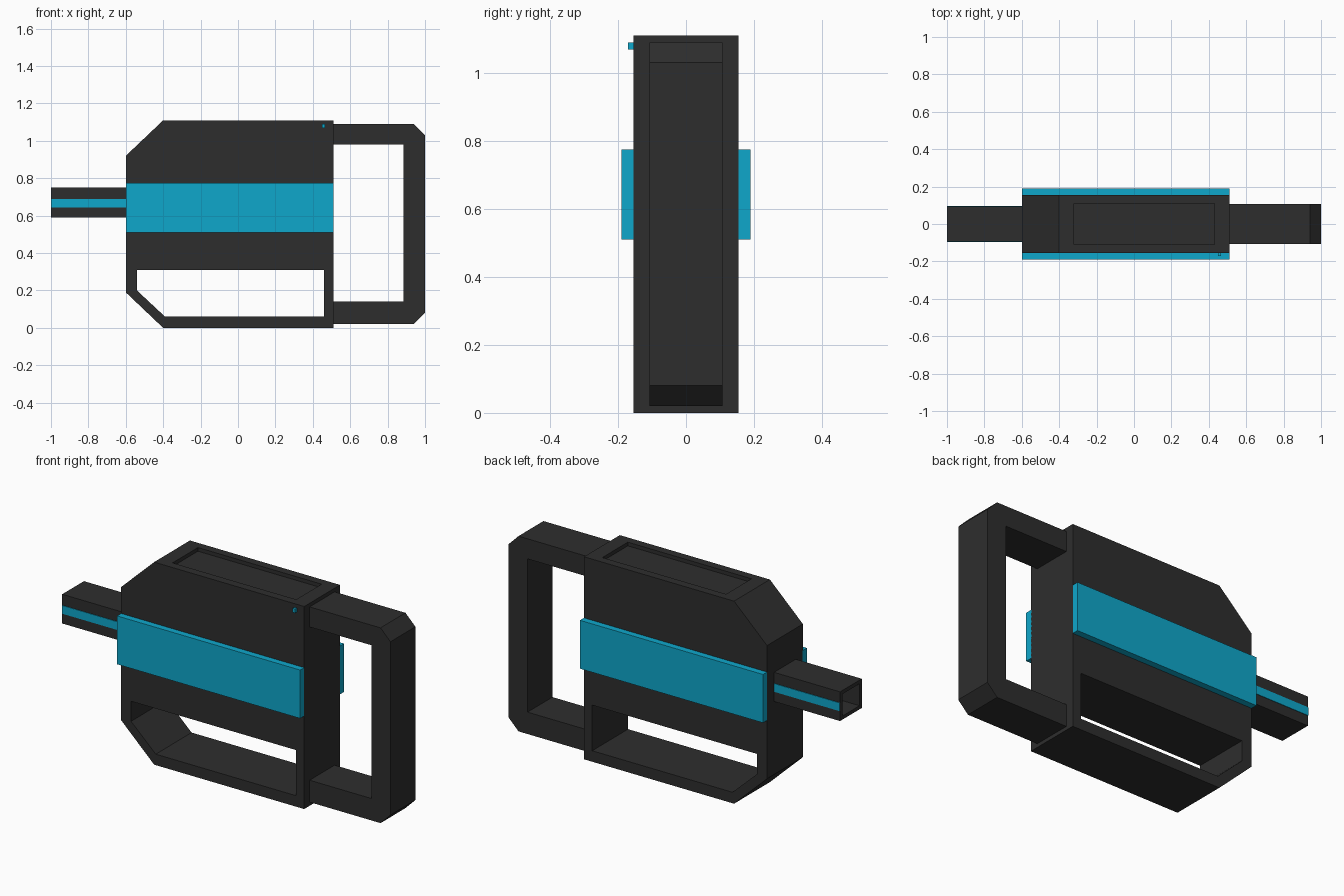
import bpy, bmesh

if "Cube" in bpy.data.objects:
    bpy.data.objects.remove(bpy.data.objects["Cube"])


def material(name, rgb):
    m = bpy.data.materials.new(name)
    m.diffuse_color = (*rgb, 1)
    m.use_nodes = True
    m.node_tree.nodes["Principled BSDF"].inputs["Base Color"].default_value = m.diffuse_color
    return m


DARK = material("charcoal", (0.027, 0.027, 0.027))
CYAN = material("bright cyan", (0.0045, 0.39, 0.6))


def prism(name, outline, y0, y1, mat):
    """Extrude an (x, z) outline from y0 to y1."""
    bm = bmesh.new()
    face = bm.faces.new([bm.verts.new((x, y0, z)) for x, z in outline])
    ext = bmesh.ops.extrude_face_region(bm, geom=[face])["geom"]
    verts = [v for v in ext if isinstance(v, bmesh.types.BMVert)]
    bmesh.ops.translate(bm, verts=verts, vec=(0, y1 - y0, 0))
    bmesh.ops.recalc_face_normals(bm, faces=bm.faces)
    me = bpy.data.meshes.new(name)
    bm.to_mesh(me)
    bm.free()
    me.materials.append(mat)
    ob = bpy.data.objects.new(name, me)
    bpy.context.collection.objects.link(ob)
    return ob


def box(name, x0, x1, y0, y1, z0, z1, mat):
    return prism(name, [(x0, z0), (x1, z0), (x1, z1), (x0, z1)], y0, y1, mat)


def cut(target, *cutters):
    """Subtract the cutters, bake the result and remove them."""
    for c in cutters:
        c.hide_render = True
        mod = target.modifiers.new("cut", 'BOOLEAN')
        mod.operation, mod.solver, mod.object = 'DIFFERENCE', 'EXACT', c
    deps = bpy.context.evaluated_depsgraph_get()
    baked = bpy.data.meshes.new_from_object(target.evaluated_get(deps))
    target.modifiers.clear()
    target.data = baked
    for c in cutters:
        bpy.data.objects.remove(c)


# Main body with lower grip opening and shallow top recess
body = prism("body", [(-0.6, 0.19), (-0.4, 0), (0.51, 0), (0.51, 1.11),
                      (-0.4, 1.11), (-0.6, 0.92)], -0.155, 0.155, DARK)
grip_hole = prism("grip_cutter", [(-0.54, 0.2), (-0.39, 0.06), (0.46, 0.06),
                                  (0.46, 0.31), (-0.54, 0.31)], -0.3, 0.3, DARK)
recess = box("recess_cutter", -0.32, 0.43, -0.11, 0.11, 1.09, 1.2, DARK)
cut(body, grip_hole, recess)

# Rear handle: chamfered bracket
prism("rear_handle", [(0.505, 0.02), (0.94, 0.02), (1.0, 0.08), (1.0, 1.03),
                      (0.94, 1.09), (0.505, 1.09), (0.505, 0.98), (0.885, 0.98),
                      (0.885, 0.14), (0.505, 0.14)], -0.108, 0.108, DARK)

# Hollow square barrel
barrel = box("barrel", -1.0, -0.595, -0.094, 0.094, 0.59, 0.75, DARK)
cut(barrel, box("bore_cutter", -1.1, -0.61, -0.074, 0.074, 0.61, 0.73, DARK))

# Cyan side plates and barrel stripes on both sides
for side, s in (("front", -1), ("back", 1)):
    box(side + "_side_plate", -0.6, 0.51, s * 0.15, s * 0.19, 0.51, 0.775, CYAN)
    box(side + "_barrel_stripe", -1.0, -0.6, s * 0.0935, s * 0.097, 0.645, 0.69, CYAN)

# Small indicator button
box("indicator_button", 0.45, 0.465, -0.17, -0.15, 1.068, 1.09, CYAN)
